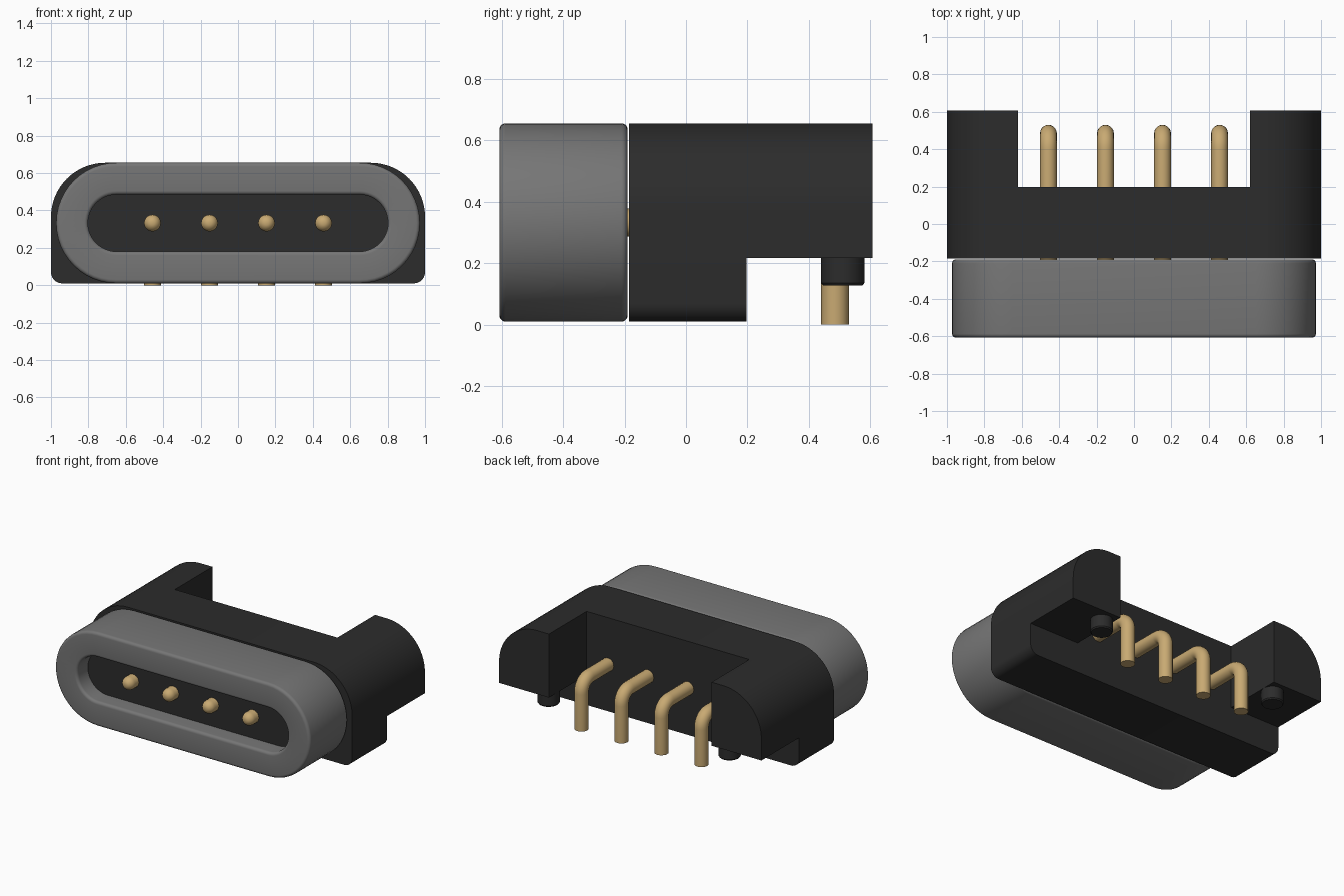
import bpy, bmesh, math
from mathutils import Vector

if "Cube" in bpy.data.objects:
    bpy.data.objects.remove(bpy.data.objects["Cube"], do_unlink=True)


def material(name, rgb, rough=0.6):
    m = bpy.data.materials.new(name)
    m.use_nodes = True
    m.diffuse_color = (*rgb, 1)
    b = m.node_tree.nodes["Principled BSDF"]
    b.inputs["Base Color"].default_value = (*rgb, 1)
    b.inputs["Roughness"].default_value = rough
    return m


BLACK = material("black plastic", (0.025, 0.025, 0.025))
GREY = material("grey shell", (0.18, 0.18, 0.18))
GOLD = material("gold contact", (0.58, 0.40, 0.17))


def loft(name, rings, mat, cap=True, loop=False):
    """Skin a list of equally long point rings into one mesh."""
    bm = bmesh.new()
    vs = [[bm.verts.new(p) for p in r] for r in rings]
    n = len(vs[0])
    pairs = list(zip(vs, vs[1:])) + ([(vs[-1], vs[0])] if loop else [])
    for a, b in pairs:
        for i in range(n):
            j = (i + 1) % n
            bm.faces.new((a[i], a[j], b[j], b[i]))
    if cap and not loop:
        bm.faces.new(vs[0][::-1])
        bm.faces.new(vs[-1])
    bmesh.ops.recalc_face_normals(bm, faces=bm.faces)
    me = bpy.data.meshes.new(name)
    bm.to_mesh(me)
    bm.free()
    me.materials.append(mat)
    ob = bpy.data.objects.new(name, me)
    bpy.context.collection.objects.link(ob)
    bpy.ops.object.select_all(action='DESELECT')
    ob.select_set(True)
    bpy.context.view_layer.objects.active = ob
    bpy.ops.object.shade_smooth_by_angle(angle=math.radians(35))
    return ob


def arc(cx, cz, r, a0, a1, n=12):
    return [(cx + r * math.cos(math.radians(a0 + (a1 - a0) * i / n)),
             cz + r * math.sin(math.radians(a0 + (a1 - a0) * i / n)))
            for i in range(n + 1)]


def extrude(name, profile, y0, y1, mat):
    return loft(name, [[(x, y, z) for x, z in profile] for y in (y0, y1)], mat)


MID = 0.3325            # height of the contact row
BOTTOM, TOP = 0.01, 0.655


def stadium(r):
    return arc(0.65, MID, r, -90, 90, 24) + arc(-0.65, MID, r, 90, 270, 24)


# Housing block: broad upper corners, tight lower ones
R, r = 0.29, 0.06
block = (arc(1 - R, TOP - R, R, 0, 90, 16) + arc(R - 1, TOP - R, R, 90, 180, 16)
         + arc(r - 1, BOTTOM + r, r, 180, 270, 8) + arc(1 - r, BOTTOM + r, r, 270, 360, 8))
extrude("housing_block", block, -0.185, 0.197, BLACK)

# Rear arms and the locating pegs below them
arm = [(0.62, 0.217), (1, 0.217)] + arc(1 - R, TOP - R, R, 0, 90, 16) + [(0.62, TOP)]
for side, s in (("left", 1), ("right", -1)):
    extrude(side + "_arm", [(s * x, z) for x, z in arm], 0.19, 0.607, BLACK)
    loft(side + "_peg", [[(s * 0.69 + rad * math.cos(a), 0.51 + rad * math.sin(a), z)
                          for a in (math.tau * i / 24 for i in range(24))]
                         for z, rad in ((0.23, 0.07), (0.135, 0.07), (0.127, 0.064))], BLACK)

# Shell: rounded-rectangle section carried round a stadium
F, Y0, Y1, RI, RO = 0.02, -0.607, -0.19, 0.152, 0.3225
section = (arc(RO - F, Y1 - F, F, 0, 90, 5) + arc(RI + F, Y1 - F, F, 90, 180, 5)
           + arc(RI + F, Y0 + F, F, 180, 270, 5) + arc(RO - F, Y0 + F, F, 270, 360, 5))
loft("shell_ring", [[(x, y, z) for x, z in stadium(rad)] for rad, y in section], GREY, loop=True)

# Contact carrier filling the shell, set back from the front
extrude("contact_carrier", stadium(RI + 0.002), -0.49, -0.2, BLACK)

# Contacts: domed tip, straight run, bend, then down to the board
PR, BEND, TIP, YB = 0.045, 0.08, -0.575, 0.485
dome = [(TIP + PR * (1 - math.cos(t)), PR * math.sin(t))
        for t in (math.pi / 2 * k / 6 for k in range(1, 7))]
stations = [(y, MID, 0.0, rad) for y, rad in dome]
stations += [(YB - BEND + BEND * math.sin(t), MID - BEND + BEND * math.cos(t), t, PR)
             for t in (math.pi / 2 * k / 10 for k in range(11))]
stations += [(YB, 0.0, math.pi / 2, PR)]
for k in range(4):
    x0 = -0.4575 + 0.305 * k
    rings = []
    for y, z, t, rad in stations:
        up = Vector((0, math.sin(t), math.cos(t)))
        rings.append([Vector((x0, y, z)) + rad * (math.cos(a) * Vector((1, 0, 0)) + math.sin(a) * up)
                      for a in (math.tau * i / 20 for i in range(20))])
    loft("contact_pin_%d" % (k + 1), rings, GOLD)
